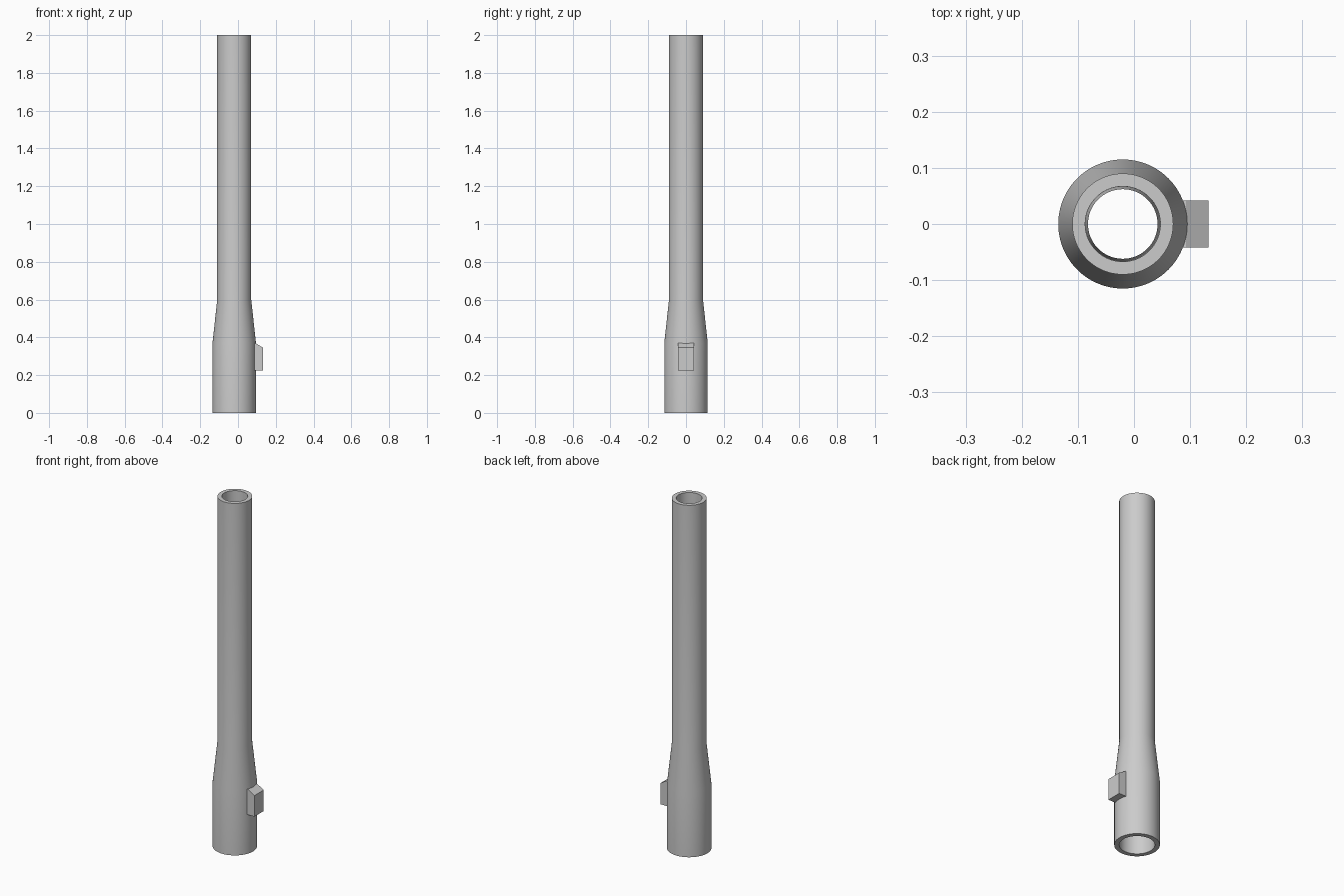
import bpy
import bmesh
from math import radians, cos, sin, tau

cube = bpy.data.objects.get("Cube")
if cube:
    bpy.data.objects.remove(cube, do_unlink=True)

grey = bpy.data.materials.new("plain_grey")
grey.use_nodes = True
colour = (0.6, 0.6, 0.6, 1.0)
grey.diffuse_color = colour
grey.node_tree.nodes["Principled BSDF"].inputs["Base Color"].default_value = colour

AXIS_X = -0.02
SEGMENTS = 96


def add_object(name, bm):
    bmesh.ops.recalc_face_normals(bm, faces=bm.faces)
    mesh = bpy.data.meshes.new(name)
    bm.to_mesh(mesh)
    bm.free()
    mesh.materials.append(grey)
    obj = bpy.data.objects.new(name, mesh)
    bpy.context.collection.objects.link(obj)
    return obj


def lathe(name, profile):
    """Revolve a closed (radius, height) profile about the vertical axis."""
    bm = bmesh.new()
    rings = []
    for i in range(SEGMENTS):
        a = tau * i / SEGMENTS
        rings.append([bm.verts.new((r * cos(a), r * sin(a), z)) for r, z in profile])
    for i, ring in enumerate(rings):
        following = rings[(i + 1) % SEGMENTS]
        for j in range(len(profile)):
            k = (j + 1) % len(profile)
            bm.faces.new((ring[j], following[j], following[k], ring[k]))
    return add_object(name, bm)


# Hollow tube: wide socket, tapered shoulder, long straight pipe, tapering bore
tube = lathe("tube", [
    (0.115, 0), (0.115, 0.37), (0.09, 0.6), (0.09, 2),
    (0.067, 2), (0.062, 0.6), (0.09, 0.37), (0.09, 0),
])
tube.location.x = AXIS_X
bpy.context.view_layer.objects.active = tube
tube.select_set(True)
bpy.ops.object.shade_smooth_by_angle(angle=radians(30))
tube.select_set(False)

# Side lug with a sloping top, sunk into the socket wall
bm = bmesh.new()
side = [(0.08, 0.225), (0.133, 0.225), (0.133, 0.345), (0.093, 0.369), (0.08, 0.369)]
face = bm.faces.new([bm.verts.new((x, -0.042, z)) for x, z in side])
extruded = bmesh.ops.extrude_face_region(bm, geom=[face])["geom"]
bmesh.ops.translate(bm, vec=(0, 0.084, 0),
                    verts=[v for v in extruded if isinstance(v, bmesh.types.BMVert)])
add_object("side_lug", bm)
